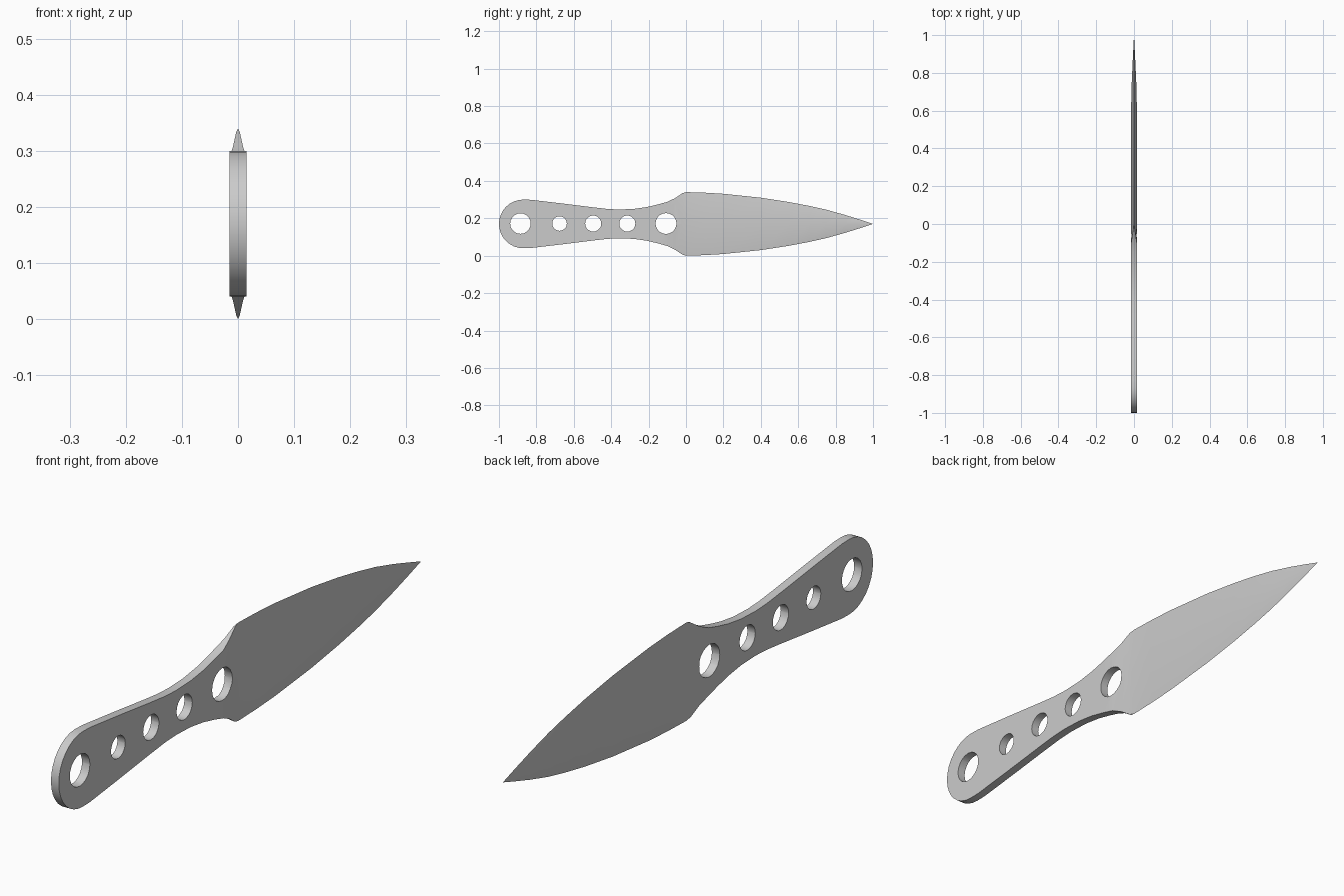
import bpy, bmesh, math

if "Cube" in bpy.data.objects:
    bpy.data.objects.remove(bpy.data.objects["Cube"])

MID, HALF = 0.17, 0.015

# stations along the knife: (y, half height, rim half thickness, ridge half thickness)
stations = []
for i in range(9):                                    # rounded butt
    a = math.pi / 2 * i / 8
    stations.append((-0.87 - 0.13 * math.cos(a), 0.13 * math.sin(a), HALF, HALF))
for y, h in [(-0.83, 0.129), (-0.66, 0.109), (-0.5, 0.089), (-0.42, 0.08), (-0.36, 0.077),
             (-0.28, 0.08), (-0.21, 0.09), (-0.15, 0.104), (-0.1, 0.118)]:   # waisted grip
    stations.append((y, h, HALF, HALF))
for y, h in [(-0.06, 0.137), (-0.02, 0.164)]:         # shoulder thinning to the edge
    stations.append((y, h, HALF * -y / 0.1, HALF))
for y, h, c in [(0, 0.17, HALF), (0.1, 0.167, HALF), (0.2, 0.161, HALF), (0.4, 0.14, HALF),
                (0.55, 0.117, HALF), (0.66, 0.096, 0.0145), (0.75, 0.076, 0.012),
                (0.85, 0.048, 0.0075), (0.93, 0.023, 0.0035), (1, 0, 0)]:    # blade
    stations.append((y, h, 0, c))

# knife body lofted through the stations
bm = bmesh.new()
rings = []
for y, h, t, c in stations:
    section = [(c, 0), (t, h), (-t, h), (-c, 0), (-t, -h), (t, -h)]
    rings.append([bm.verts.new((x, y, MID + z)) for x, z in section])
for a, b in zip(rings, rings[1:]):
    for i in range(6):
        j = (i + 1) % 6
        bm.faces.new((a[i], a[j], b[j], b[i]))
bmesh.ops.remove_doubles(bm, verts=bm.verts, dist=0.0002)
bmesh.ops.recalc_face_normals(bm, faces=bm.faces)
mesh = bpy.data.meshes.new("throwing_knife")
bm.to_mesh(mesh)
bm.free()
knife = bpy.data.objects.new("throwing_knife", mesh)
bpy.context.collection.objects.link(knife)
bpy.context.view_layer.objects.active = knife

# holes through the grip
for y, r in [(-0.885, 0.055), (-0.676, 0.039), (-0.496, 0.043), (-0.314, 0.043), (-0.107, 0.056)]:
    bpy.ops.mesh.primitive_cylinder_add(vertices=20, radius=r, depth=0.2,
                                        location=(0, y, MID + 0.002),
                                        rotation=(0, math.pi / 2, 0))
    cutter = bpy.context.object
    cutter.name = "hole_cutter"
    cutter.hide_render = True
    bpy.context.view_layer.objects.active = knife
    mod = knife.modifiers.new("hole", 'BOOLEAN')
    mod.operation, mod.solver, mod.object = 'DIFFERENCE', 'EXACT', cutter
    bpy.ops.object.modifier_apply(modifier=mod.name)
    bpy.data.objects.remove(cutter)

# soft blade faces, crisp edges
knife.select_set(True)
bpy.ops.object.shade_smooth_by_angle(angle=math.radians(30))
